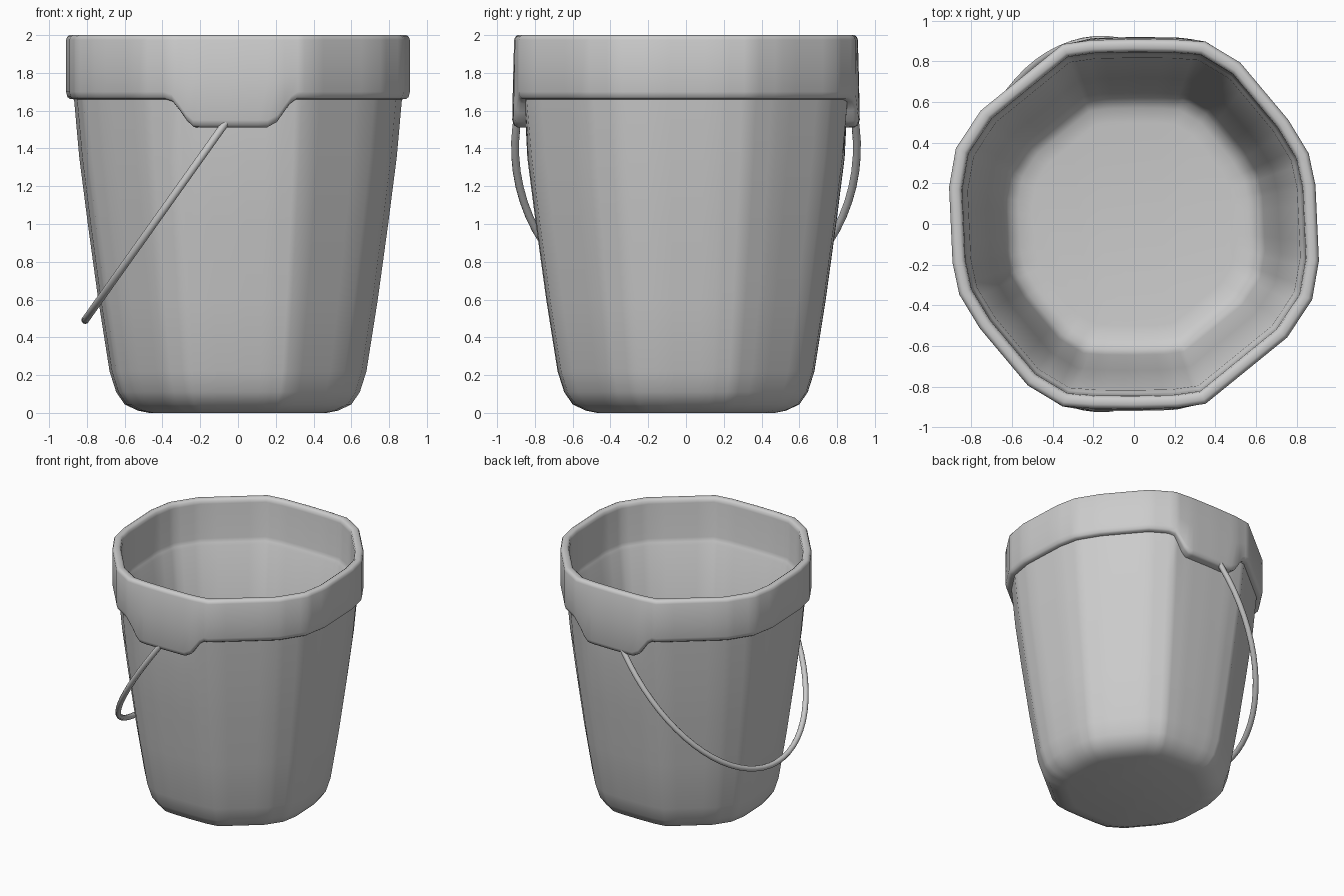
import bpy, bmesh, math
from mathutils import Vector

if "Cube" in bpy.data.objects:
    bpy.data.objects.remove(bpy.data.objects["Cube"])


def finish(name, bm, angle):
    bmesh.ops.recalc_face_normals(bm, faces=bm.faces)
    me = bpy.data.meshes.new(name)
    bm.to_mesh(me)
    bm.free()
    ob = bpy.data.objects.new(name, me)
    bpy.context.collection.objects.link(ob)
    bpy.ops.object.select_all(action='DESELECT')
    ob.select_set(True)
    bpy.context.view_layer.objects.active = ob
    bpy.ops.object.shade_smooth_by_angle(angle=math.radians(angle))
    return ob


def loft(bm, rings, closed_ends=True):
    vs = [[bm.verts.new(p) for p in r] for r in rings]
    n = len(vs[0])
    for a, b in zip(vs, vs[1:]):
        for i in range(n):
            j = (i + 1) % n
            bm.faces.new((a[i], a[j], b[j], b[i]))
    if closed_ends:
        bm.faces.new(vs[0])
        bm.faces.new(vs[-1])


# Hand-cut octagonal outline: half of it, repeated by a half turn
half = [(.905, -.18), (.888, .19), (.855, .345), (.755, .51), (.52, .79),
        (.35, .892), (.2, .903), (0, .905), (-.21, .9), (-.35, .88),
        (-.75, .555), (-.872, .37)]
corners = [Vector(p) for p in half] + [-Vector(p) for p in half]
outline = []
for a, b in zip(corners, corners[1:] + corners[:1]):
    outline += [a.lerp(b, k / 4) / .905 for k in range(4)]


def smooth(t):
    t = max(0, min(1, t))
    return t * t * (3 - 2 * t)


def tab(p):
    # 1 on the handle tabs (front and back), 0 elsewhere
    if abs(p.y) < .7:
        return 0
    x = p.x * (1 if p.y < 0 else -1) * .905
    return smooth((.24 - abs(x + .03)) / .15 + .72)


# Profile: (radius, height, share of tab drop, share of tab bulge)
profile = [
    (.47, .0, 0, 0), (.53, .012, 0, 0), (.60, .045, 0, 0), (.645, .11, 0, 0),
    (.68, .22, 0, 0), (.74, .6, 0, 0), (.795, 1.0, 0, 0), (.84, 1.35, 0, 0),
    (.868, 1.66, 1, 0), (.89, 1.662, 1, .4), (.903, 1.672, 1, .7),
    (.91, 1.70, 1, 1), (.91, 1.80, .3, .6), (.91, 1.975, 0, 0),
    (.903, 1.993, 0, 0), (.89, 2.0, 0, 0), (.865, 2.0, 0, 0),
    (.85, 1.99, 0, 0), (.845, 1.965, 0, 0), (.84, 1.69, 0, 0),
    (.832, 1.66, 0, 0), (.818, 1.64, 0, 0), (.72, .75, 0, 0),
    (.645, .2, 0, 0), (.62, .13, 0, 0), (.57, .1, 0, 0), (.5, .09, 0, 0)]

# Bucket with rolled band
bm = bmesh.new()
rings = []
for r, z, drop, bulge in profile:
    ring = []
    for p in outline:
        t = tab(p)
        zz = z - .15 * drop * t
        rr = r - (.02 * t if z == 1.66 and drop else 0)
        out = math.copysign(.01 * bulge * t, p.y)
        ring.append((p.x * rr, p.y * rr + out, zz))
    rings.append(ring)
loft(bm, rings)
finish("bucket", bm, 50)

# Wire handle hanging to the left
pivot = Vector((-.02, 0, 1.6))
down = Vector((-.79, 0, -1.11)).normalized()
across = Vector((0, 1, 0))
normal = down.cross(across)
plane = [(-.02, -.86)]
a0 = math.asin(.24 / 1.12)
N = 40
for i in range(N + 1):
    a = -a0 + (math.pi + 2 * a0) * i / N
    plane.append((.24 + 1.12 * math.sin(a), -.905 * math.cos(a)))
plane.append((-.02, .86))
path = [pivot + down * s + across * y for s, y in plane]
bm = bmesh.new()
rings = []
for i, p in enumerate(path):
    tan = (path[min(i + 1, len(path) - 1)] - path[max(i - 1, 0)]).normalized()
    side = tan.cross(normal).normalized()
    rings.append([p + .021 * (side * math.cos(k * math.pi / 5) +
                              normal * math.sin(k * math.pi / 5))
                  for k in range(10)])
loft(bm, rings)
finish("handle", bm, 50)
